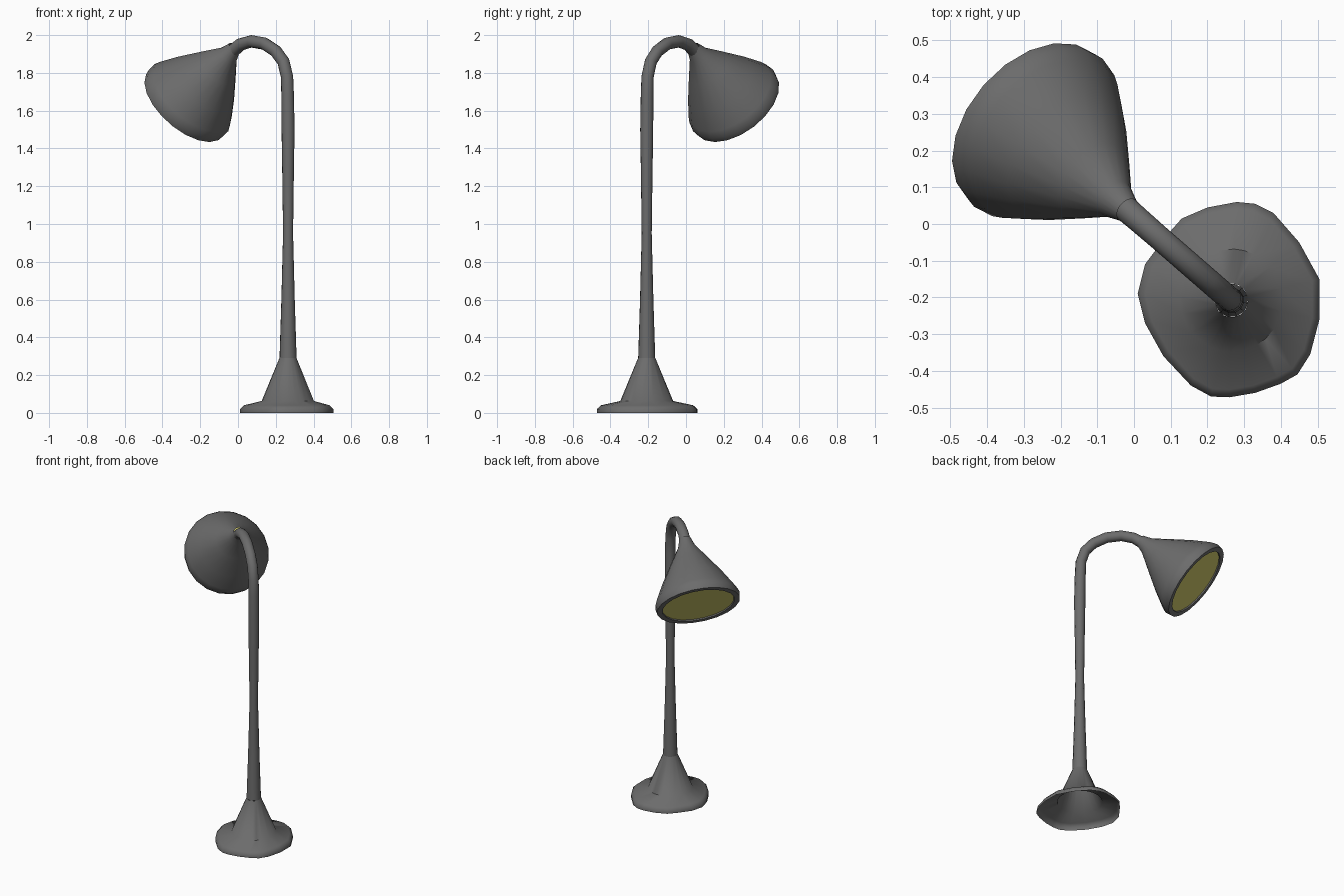
import bpy, bmesh, math
from mathutils import Vector

if "Cube" in bpy.data.objects:
    bpy.data.objects.remove(bpy.data.objects["Cube"])

N = 20
FOOT = Vector((0.265, -0.208, 0))          # pole centre on the ground
U = Vector((-0.755, 0.656, 0)).normalized()  # direction the lamp leans
V = Vector((0.656, 0.755, 0)).normalized()   # sideways
Z = Vector((0, 0, 1))


def material(name, rgb):
    m = bpy.data.materials.new(name)
    m.diffuse_color = (*rgb, 1)
    m.use_nodes = True
    m.node_tree.nodes["Principled BSDF"].inputs["Base Color"].default_value = m.diffuse_color
    return m


GREY = material("dark_grey_metal", (0.15, 0.15, 0.15))
YELLOW = material("yellow_lamp_glass", (0.6, 0.56, 0.14))


def loft(name, rings, mat, cap=False):
    """Skin a list of point rings, optionally filling the last one."""
    bm = bmesh.new()
    vs = [[bm.verts.new(p) for p in ring] for ring in rings]
    for a, b in zip(vs, vs[1:]):
        n = len(a)
        for i in range(n):
            j = (i + 1) % n
            bm.faces.new((a[i], a[j], b[j], b[i]))
    if cap:
        bm.faces.new(vs[-1])
    me = bpy.data.meshes.new(name)
    bm.to_mesh(me)
    bm.free()
    me.materials.append(mat)
    ob = bpy.data.objects.new(name, me)
    bpy.context.collection.objects.link(ob)
    bpy.ops.object.select_all(action='DESELECT')
    ob.select_set(True)
    bpy.context.view_layer.objects.active = ob
    bpy.ops.object.shade_smooth_by_angle(angle=math.radians(55))
    return ob


def lean(u, z):
    """Point in the vertical plane the lamp leans in."""
    return FOOT + U * u + Z * z


def circle(centre, a, b, r, n=N):
    return [centre + (a * math.cos(t) + b * math.sin(t)) * r
            for t in (2 * math.pi * i / n for i in range(n))]


# base: slightly uneven foot outline (counter-clockwise), flaring up into the pole
OUTLINE = [(0.01, -0.19), (0.03, -0.27), (0.08, -0.36), (0.155, -0.44), (0.21, -0.47),
           (0.26, -0.472), (0.33, -0.46), (0.40, -0.435), (0.445, -0.41), (0.48, -0.355),
           (0.505, -0.26), (0.505, -0.15), (0.45, -0.05), (0.38, 0.03), (0.33, 0.055),
           (0.28, 0.06), (0.20, 0.045), (0.13, 0.015), (0.09, -0.03), (0.03, -0.11)]
offsets = [Vector((x, y, 0)) - FOOT for x, y in OUTLINE]
rings = [[FOOT + o * s + Z * z for o in offsets]
         for z, s in ((0, 1), (0.02, 1), (0.04, 0.92))]
rings += [[FOOT + o.normalized() * r + Z * z for o in offsets]
          for z, r in ((0.063, 0.14), (0.29, 0.046))]
loft("base", rings, GREY)

# stem: tapered pole bending over into the neck; (lean, height, radius)
PATH = [(0, 0.29, 0.046), (0, 0.6, 0.036), (0, 0.95, 0.027), (0, 1.25, 0.031),
        (0, 1.5, 0.035), (0.003, 1.68, 0.034), (0.007, 1.78, 0.033), (0.033, 1.86, 0.033),
        (0.086, 1.915, 0.033), (0.166, 1.955, 0.033), (0.258, 1.967, 0.033),
        (0.335, 1.95, 0.034), (0.41, 1.90, 0.036)]
rings = []
for i, (u, z, r) in enumerate(PATH):
    p, q = PATH[max(i - 1, 0)], PATH[min(i + 1, len(PATH) - 1)]
    tangent = (U * (q[0] - p[0]) + Z * (q[1] - p[1])).normalized()
    rings.append(circle(lean(u, z), V, tangent.cross(V), r, 12))
loft("stem", rings, GREY)

# shade: cone turned about a tilted axis, with a rolled rim and inner lip
AXIS = (U * 0.757 - Z * 0.655).normalized()
SIDE = AXIS.cross(V)
APEX = lean(0.39, 1.92)
PROFILE = [(-0.02, 0.035), (0.04, 0.055), (0.14, 0.118), (0.27, 0.198), (0.37, 0.252),
           (0.405, 0.267), (0.44, 0.262), (0.44, 0.228), (0.43, 0.226)]
loft("shade", [circle(APEX + AXIS * t, V, SIDE, r) for t, r in PROFILE], GREY)

# lamp glass: flat disc closing the shade
loft("lamp_glass", [circle(APEX + AXIS * 0.428, V, SIDE, 0.227),
                    circle(APEX + AXIS * 0.432, V, SIDE, 0.226)], YELLOW, cap=True)

# outward normals on every part
for ob in bpy.context.collection.objects:
    bm = bmesh.new()
    bm.from_mesh(ob.data)
    bmesh.ops.recalc_face_normals(bm, faces=bm.faces)
    bm.to_mesh(ob.data)
    bm.free()
